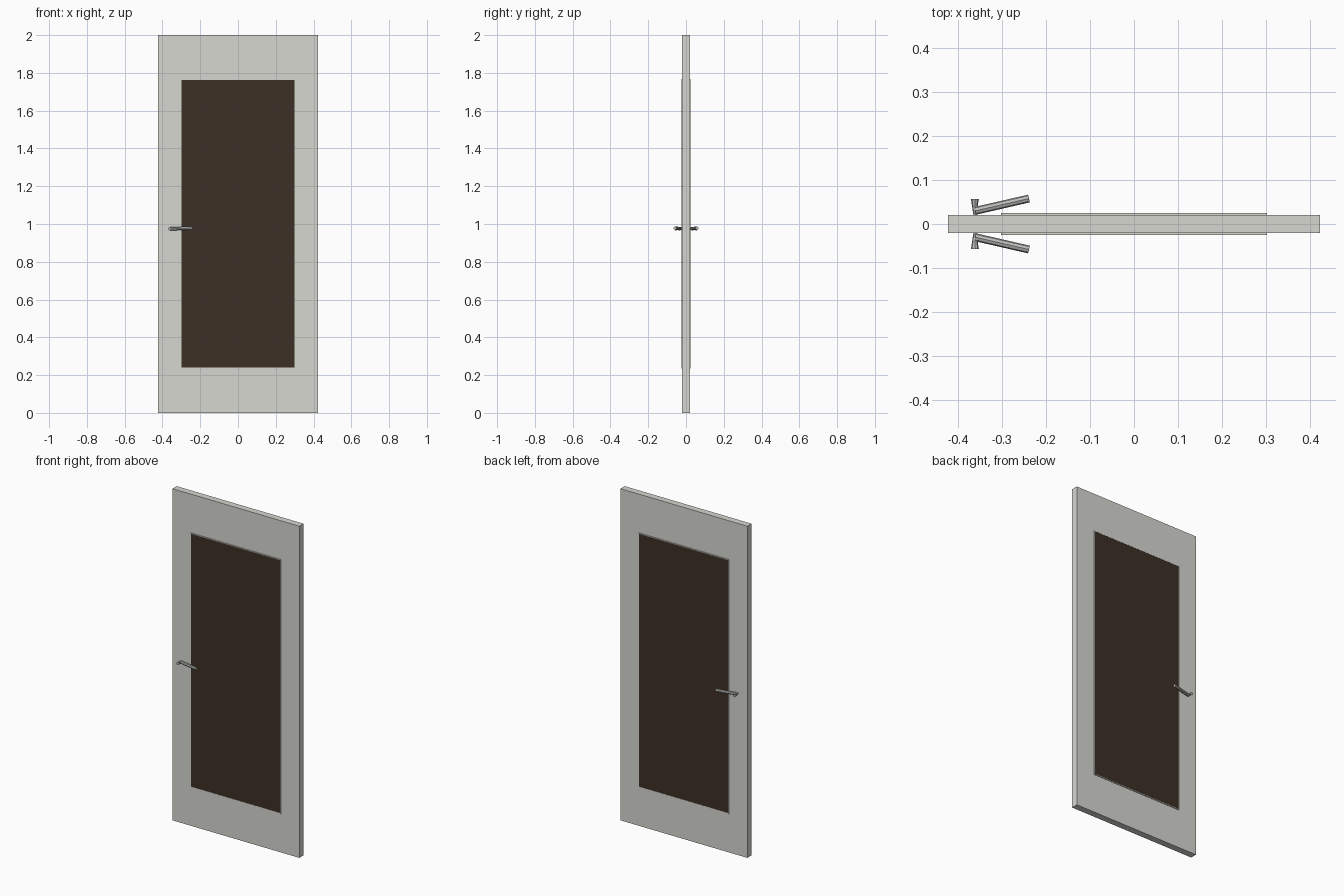
import bpy
from mathutils import Vector

cube = bpy.data.objects.get("Cube")
if cube:
    bpy.data.objects.remove(cube, do_unlink=True)


def material(name, rgb):
    m = bpy.data.materials.new(name)
    m.use_nodes = True
    color = (*rgb, 1)
    m.diffuse_color = color
    m.node_tree.nodes["Principled BSDF"].inputs["Base Color"].default_value = color
    return m


paint = material("off_white_paint", (0.68, 0.68, 0.64))
dark = material("dark_brown_panel", (0.048, 0.029, 0.019))
metal = material("grey_metal", (0.52, 0.52, 0.50))


def box(name, lo, hi, mat):
    lo, hi = Vector(lo), Vector(hi)
    bpy.ops.mesh.primitive_cube_add(size=1, location=(lo + hi) / 2)
    o = bpy.context.object
    o.name = name
    for v in o.data.vertices:
        v.co *= hi - lo
    o.data.materials.append(mat)
    return o


def rod(name, a, b, r1, r2, mat):
    a, b = Vector(a), Vector(b)
    bpy.ops.mesh.primitive_cone_add(vertices=8, radius1=r1, radius2=r2,
                                    depth=(b - a).length, location=(a + b) / 2)
    o = bpy.context.object
    o.name = name
    o.rotation_euler = (b - a).to_track_quat("Z", "Y").to_euler()
    o.data.materials.append(mat)
    return o


# Door leaf
box("door_leaf", (-0.423, -0.02, 0), (0.423, 0.02, 2), paint)

W, LOW, HIGH, RIM = 0.302, 0.235, 1.767, 0.004
for side, s in (("front", -1), ("back", 1)):
    y0, y1 = sorted((s * 0.019, s * 0.0245))
    # Dark inset panel
    box(side + "_panel", (-W + RIM, min(s * 0.019, s * 0.0235), LOW + RIM),
        (W - RIM, max(s * 0.019, s * 0.0235), HIGH - RIM), dark)
    # Thin painted bead around the panel
    for end, x in (("right", -W), ("left", W - RIM)):
        box(f"{side}_bead_{end}", (x, y0, LOW), (x + RIM, y1, HIGH), paint)
    for end, z in (("bottom", LOW), ("top", HIGH - RIM)):
        box(f"{side}_bead_{end}", (-W + RIM, y0, z), (W - RIM, y1, z + RIM), paint)
    # Tapered stem and angled lever of the handle
    rod(side + "_handle_stem", (-0.362, s * 0.018, 0.975),
        (-0.362, s * 0.057, 0.975), 0.003, 0.009, metal)
    rod(side + "_handle_lever", (-0.361, s * 0.030, 0.975),
        (-0.239, s * 0.058, 0.978), 0.009, 0.009, metal)
